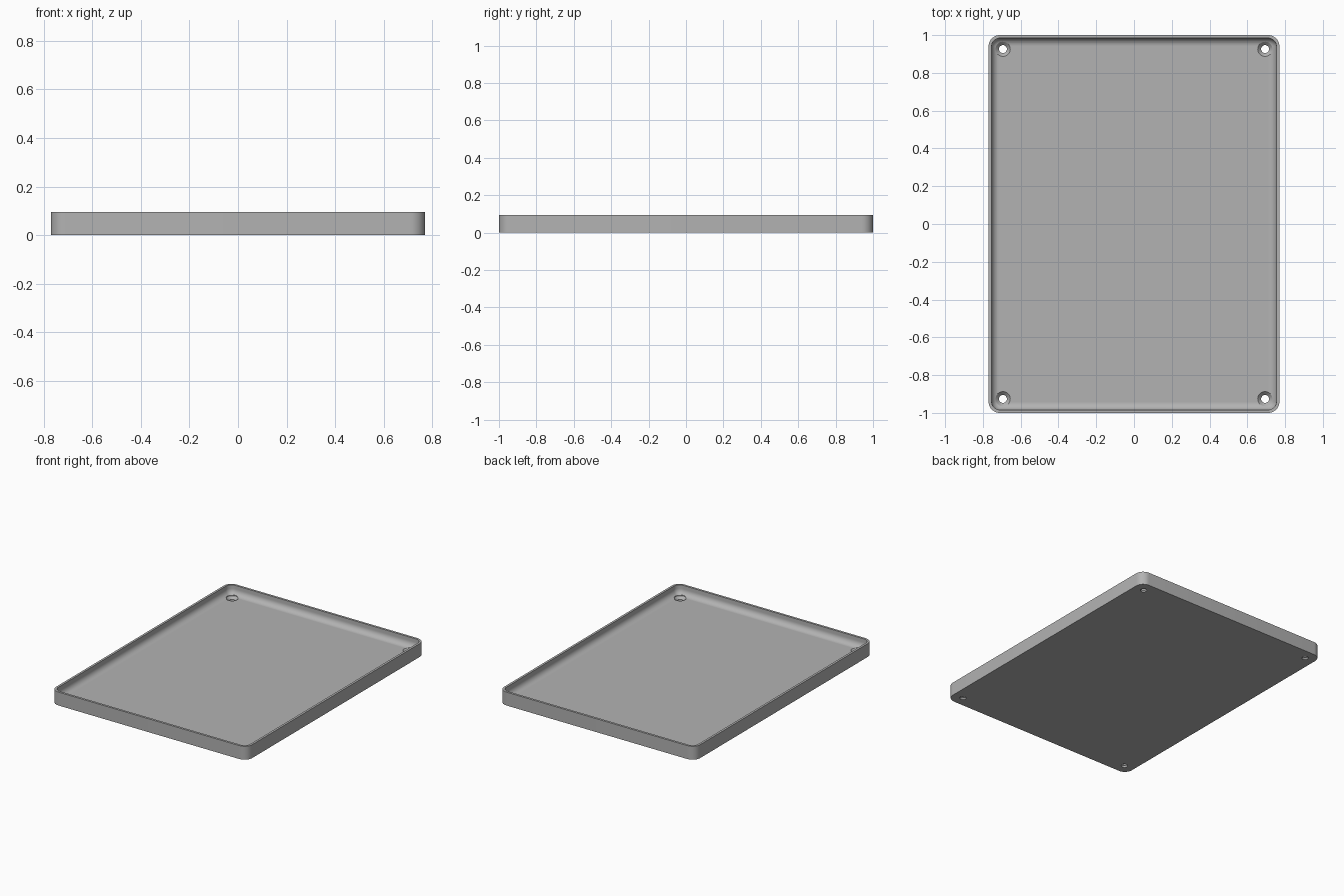
import bpy, bmesh, math

cube = bpy.data.objects.get("Cube")
if cube:
    bpy.data.objects.remove(cube)

HALF_X, HALF_Y, HEIGHT = 0.77, 1.0, 0.095
CORNER, WALL, FLOOR, FILLET = 0.06, 0.016, 0.03, 0.04

grey = bpy.data.materials.new("plain grey")
grey.use_nodes = True
grey.diffuse_color = (0.45, 0.45, 0.45, 1)
grey.node_tree.nodes["Principled BSDF"].inputs["Base Color"].default_value = grey.diffuse_color


def rounded_ring(bm, inset, z, steps=10):
    """Rounded rectangle of vertices, inset from the outer edge."""
    r = CORNER - inset
    cx, cy = HALF_X - CORNER, HALF_Y - CORNER
    verts = []
    for k, (sx, sy) in enumerate([(1, 1), (-1, 1), (-1, -1), (1, -1)]):
        for i in range(steps + 1):
            a = math.pi / 2 * (k + i / steps)
            verts.append(bm.verts.new((sx * cx + r * math.cos(a), sy * cy + r * math.sin(a), z)))
    return verts


def loft(name, rings):
    """Skin a stack of equal rings and cap both ends."""
    bm = bmesh.new()
    loops = [make(bm) for make in rings]
    for a, b in zip(loops, loops[1:]):
        n = len(a)
        for i in range(n):
            j = (i + 1) % n
            bm.faces.new((a[i], a[j], b[j], b[i]))
    bm.faces.new(loops[0][::-1])
    bm.faces.new(loops[-1])
    bmesh.ops.recalc_face_normals(bm, faces=bm.faces)
    mesh = bpy.data.meshes.new(name)
    bm.to_mesh(mesh)
    bm.free()
    mesh.materials.append(grey)
    obj = bpy.data.objects.new(name, mesh)
    bpy.context.collection.objects.link(obj)
    return obj


# Tray: outer wall, rim, inner wall, then a rounded cove down to the floor
section = [(0, 0), (0, HEIGHT), (WALL, HEIGHT)]
for i in range(9):
    a = math.pi / 2 * i / 8
    section.append((WALL + FILLET * (1 - math.cos(a)), FLOOR + FILLET * (1 - math.sin(a))))
tray = loft("tray", [lambda bm, p=p: rounded_ring(bm, *p) for p in section])


# Countersunk screw holes, one near each corner
def circle(bm, x, y, radius, z, n=32):
    return [bm.verts.new((x + radius * math.cos(math.tau * i / n),
                          y + radius * math.sin(math.tau * i / n), z)) for i in range(n)]


hole_profile = [(0.021, -0.02), (0.021, 0.012), (0.039, FLOOR), (0.039, 0.06)]
cutters = []
for sx in (-1, 1):
    for sy in (-1, 1):
        cutter = loft("screw_hole_cutter", [
            lambda bm, p=p: circle(bm, sx * 0.694, sy * 0.926, *p) for p in hole_profile])
        cutter.hide_render = True
        cut = tray.modifiers.new("screw hole", "BOOLEAN")
        cut.operation = "DIFFERENCE"
        cut.solver = "EXACT"
        cut.object = cutter
        cutters.append(cutter)

# Apply the cuts, drop the cutters and smooth the curved walls
bpy.ops.object.select_all(action="DESELECT")
bpy.context.view_layer.objects.active = tray
tray.select_set(True)
for name in [m.name for m in tray.modifiers]:
    bpy.ops.object.modifier_apply(modifier=name)
for cutter in cutters:
    bpy.data.objects.remove(cutter)
bpy.ops.object.shade_smooth_by_angle(angle=math.radians(30))
